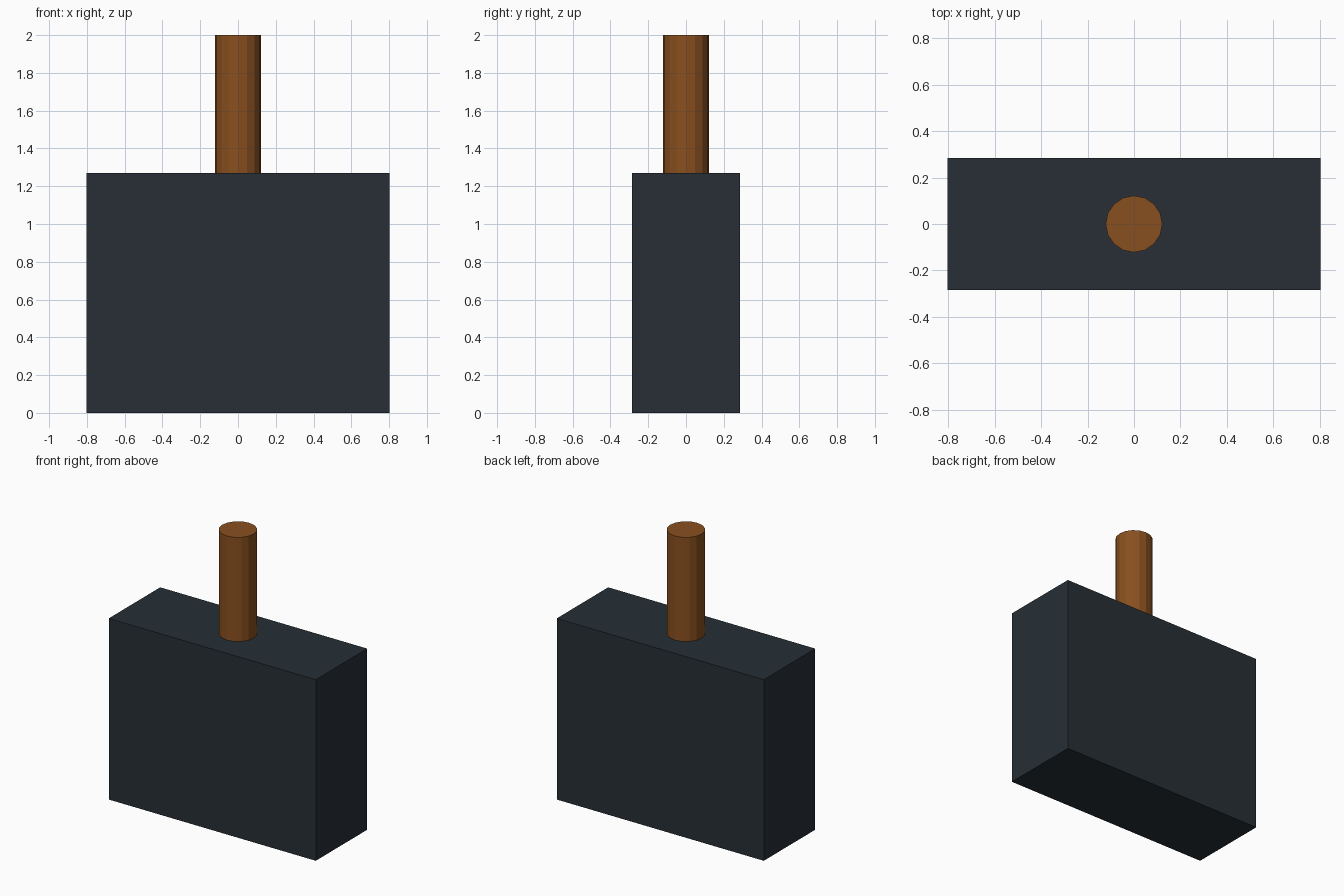
import bpy

if "Cube" in bpy.data.objects:
    bpy.data.objects.remove(bpy.data.objects["Cube"])


def paint(obj, name, color):
    mat = bpy.data.materials.new(name)
    mat.diffuse_color = (*color, 1.0)
    mat.use_nodes = True
    mat.node_tree.nodes["Principled BSDF"].inputs["Base Color"].default_value = mat.diffuse_color
    obj.data.materials.append(mat)


HEAD_TOP = 1.27

# Solid rectangular hammer head
bpy.ops.mesh.primitive_cube_add(size=1, location=(0, 0, HEAD_TOP / 2))
head = bpy.context.object
head.name = "head"
head.scale = (1.606, 0.57, HEAD_TOP)
bpy.ops.object.transform_apply(location=False, rotation=False, scale=True)
paint(head, "dark_iron", (0.02, 0.028, 0.036))

# Sixteen-sided wooden handle standing on the head
bpy.ops.mesh.primitive_cylinder_add(
    vertices=16, radius=0.122, depth=2.0 - HEAD_TOP,
    location=(0, 0, (2.0 + HEAD_TOP) / 2))
handle = bpy.context.object
handle.name = "handle"
paint(handle, "brown_wood", (0.25, 0.08, 0.014))
